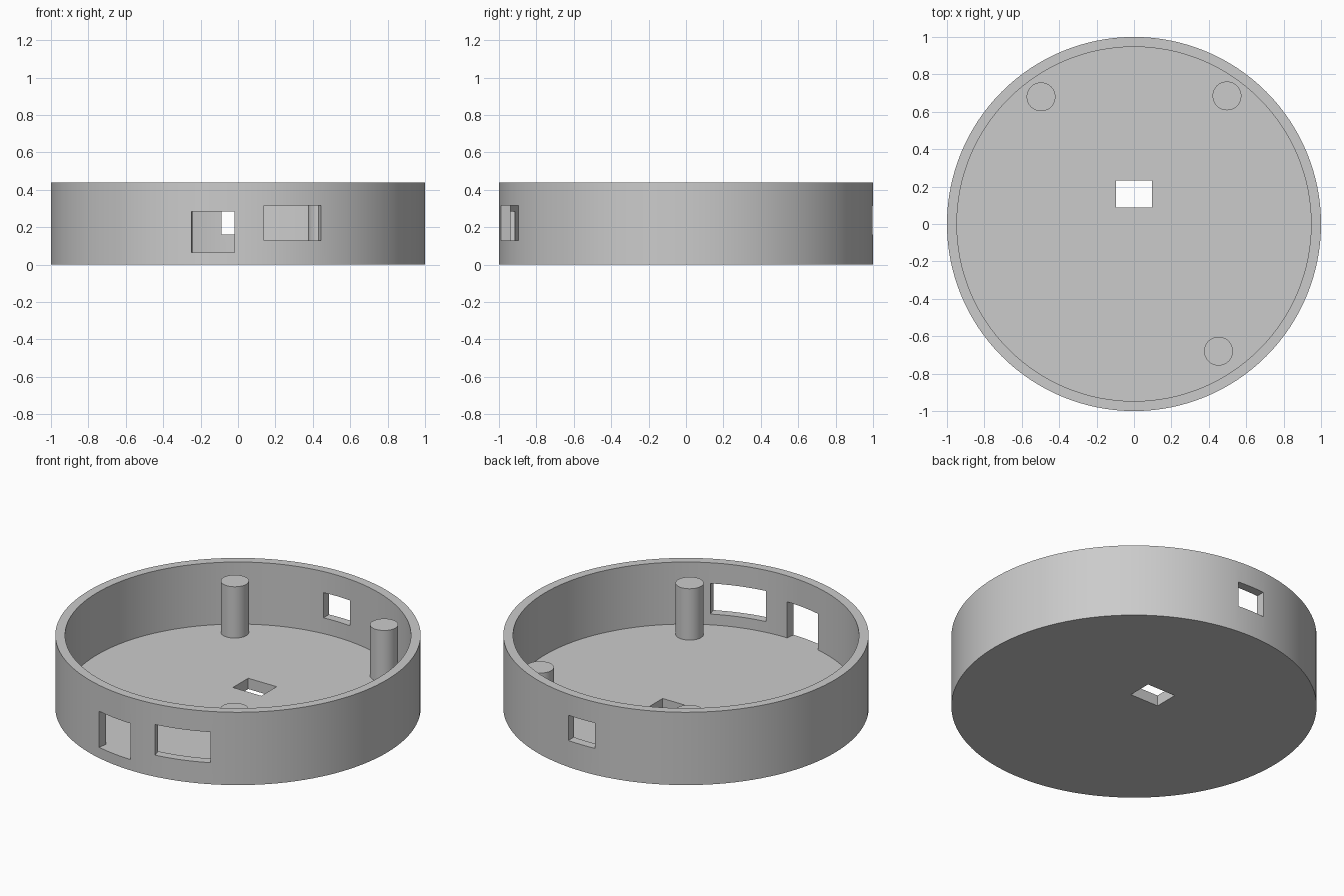
import bpy
from math import radians, sin, cos

if "Cube" in bpy.data.objects:
    bpy.data.objects.remove(bpy.data.objects["Cube"], do_unlink=True)

HEIGHT, FLOOR, INNER = 0.44, 0.065, 0.947
POST_TOP, POST_RADIUS = 0.375, 0.077

grey = bpy.data.materials.new("plain grey")
grey.use_nodes = True
grey.diffuse_color = (0.6, 0.6, 0.6, 1)
grey.node_tree.nodes["Principled BSDF"].inputs["Base Color"].default_value = (0.6, 0.6, 0.6, 1)


def finish(name):
    obj = bpy.context.object
    obj.name = name
    obj.data.materials.append(grey)
    return obj


def cylinder(name, radius, x, y, z0, z1, sides):
    bpy.ops.mesh.primitive_cylinder_add(vertices=sides, radius=radius, depth=z1 - z0,
                                        location=(x, y, (z0 + z1) / 2))
    return finish(name)


def block(name, x, y, z0, z1, width, depth, turn=0):
    bpy.ops.mesh.primitive_cube_add(size=1, location=(x, y, (z0 + z1) / 2),
                                    rotation=(0, 0, turn))
    obj = finish(name)
    obj.scale = (width, depth, z1 - z0)
    return obj


def wall_block(name, degrees, z0, z1, width):
    # Radial block through the wall; angle runs from the front towards +x
    a = radians(degrees)
    return block(name, sin(a) * 0.95, -cos(a) * 0.95, z0, z1, width, 0.3, a)


def cut(target, cutter):
    mod = target.modifiers.new("cut", 'BOOLEAN')
    mod.object = cutter
    mod.operation = 'DIFFERENCE'
    mod.solver = 'EXACT'
    bpy.context.view_layer.update()
    bpy.ops.object.select_all(action='DESELECT')
    target.select_set(True)
    bpy.context.view_layer.objects.active = target
    bpy.ops.object.modifier_apply(modifier=mod.name)
    bpy.data.objects.remove(cutter, do_unlink=True)


def smooth(obj):
    bpy.ops.object.select_all(action='DESELECT')
    obj.select_set(True)
    bpy.context.view_layer.objects.active = obj
    bpy.ops.object.shade_smooth_by_angle(angle=radians(30))


# Round open tray with its hollow, wall windows and floor slot
tray = cylinder("round_tray", 1, 0, 0, 0, HEIGHT, 128)
cut(tray, cylinder("hollow_cutter", INNER, 0, 0, FLOOR, HEIGHT + 0.2, 128))
cut(tray, wall_block("tall_window_cutter", -7.8, FLOOR, 0.283, 0.232))
cut(tray, wall_block("wide_window_cutter", 17.2, 0.13, 0.315, 0.32))
cut(tray, wall_block("back_window_cutter", 180, 0.16, 0.313, 0.178))
cut(tray, block("floor_slot_cutter", 0, 0.16, -0.1, 0.2, 0.19, 0.146))
smooth(tray)

# Support posts standing on the floor
posts = {"back_right_post": (-0.497, 0.68),
         "back_left_post": (0.497, 0.685),
         "front_left_post": (0.452, -0.68)}
for name, (x, y) in posts.items():
    smooth(cylinder(name, POST_RADIUS, x, y, FLOOR - 0.01, POST_TOP, 48))
